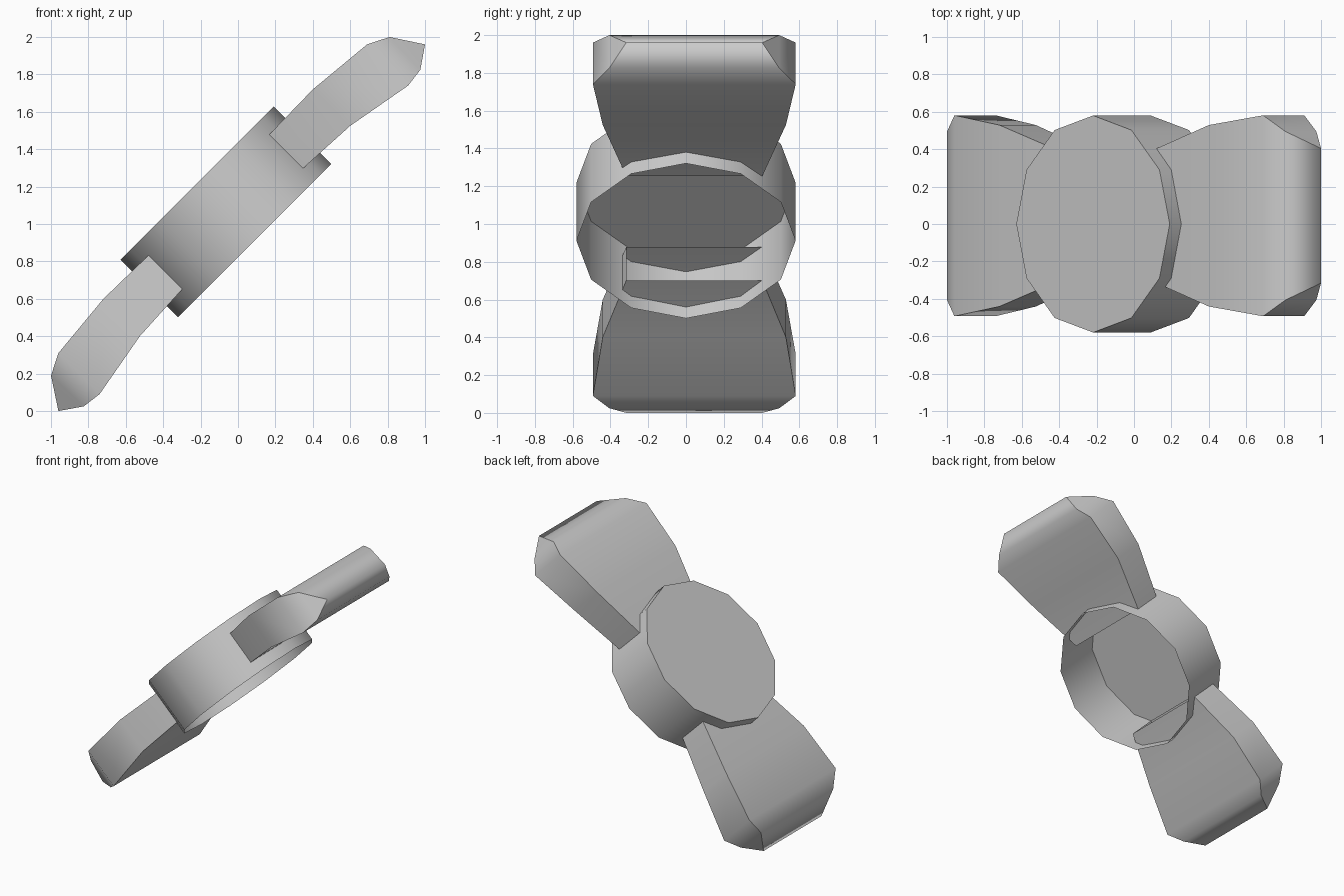
import bpy, bmesh, math

cube = bpy.data.objects.get("Cube")
if cube:
    bpy.data.objects.remove(cube, do_unlink=True)

TILT = (0, -math.pi / 4, 0)
CENTRE = (-0.065, 0, 1.065)

grey = bpy.data.materials.new("plain_grey")
grey.use_nodes = True
COLOUR = (0.6, 0.6, 0.6, 1)
grey.diffuse_color = COLOUR
grey.node_tree.nodes["Principled BSDF"].inputs["Base Color"].default_value = COLOUR


def add_object(name, bm):
    """Turn a bmesh into a tilted object in the shared frame."""
    mesh = bpy.data.meshes.new(name)
    bm.to_mesh(mesh)
    bm.free()
    mesh.materials.append(grey)
    obj = bpy.data.objects.new(name, mesh)
    obj.location, obj.rotation_euler = CENTRE, TILT
    bpy.context.collection.objects.link(obj)
    return obj


# Case: twelve-sided thin-walled cup, closed on top and open underneath
RADIUS, HALF_DEPTH, SIDES = 0.58, 0.218, 12
bm = bmesh.new()
rings = []
for z in (-HALF_DEPTH, HALF_DEPTH):
    angles = [2 * math.pi * i / SIDES for i in range(SIDES)]
    rings.append([bm.verts.new((RADIUS * math.cos(a), RADIUS * math.sin(a), z)) for a in angles])
low, high = rings
for i in range(SIDES):
    j = (i + 1) % SIDES
    bm.faces.new((low[i], low[j], high[j], high[i])).smooth = True
cap = bm.faces.new(high)
for e in cap.edges:
    e.smooth = False
add_object("case", bm)

# Strap: side profile as (along, height, half width), open at the inner end
PROFILE = [
    (0.39, 0.127, 0.36), (0.792, 0.134, 0.485), (1.167, 0.099, 0.537),
    (1.28, 0.042, 0.45), (1.386, -0.12, 0.36), (1.273, -0.198, 0.45),
    (1.167, -0.212, 0.537), (0.795, -0.145, 0.485), (0.39, -0.124, 0.36),
]
OFFSET = 0.044
bm = bmesh.new()
front = [bm.verts.new((x, OFFSET - w, z)) for x, z, w in PROFILE]
back = [bm.verts.new((x, OFFSET + w, z)) for x, z, w in PROFILE]
last = len(PROFILE) - 1
for i in range(last):
    bm.faces.new((front[i], front[i + 1], back[i + 1], back[i]))
for rail in (front, back):
    for i in range(last // 2):
        quad = [rail[i], rail[i + 1], rail[last - i - 1], rail[last - i]]
        bm.faces.new(list(dict.fromkeys(quad)))
    # crease between the broad surface and the side
    for a, b in zip(rail, rail[1:]):
        bm.edges.get((a, b)).smooth = False
for f in bm.faces:
    f.smooth = True
bmesh.ops.recalc_face_normals(bm, faces=bm.faces)
straps = add_object("straps", bm)

# The opposite strap mirrors the first across the case
mirror = straps.modifiers.new("mirror", 'MIRROR')
mirror.use_axis = (True, False, False)
mirror.use_mirror_merge = False
